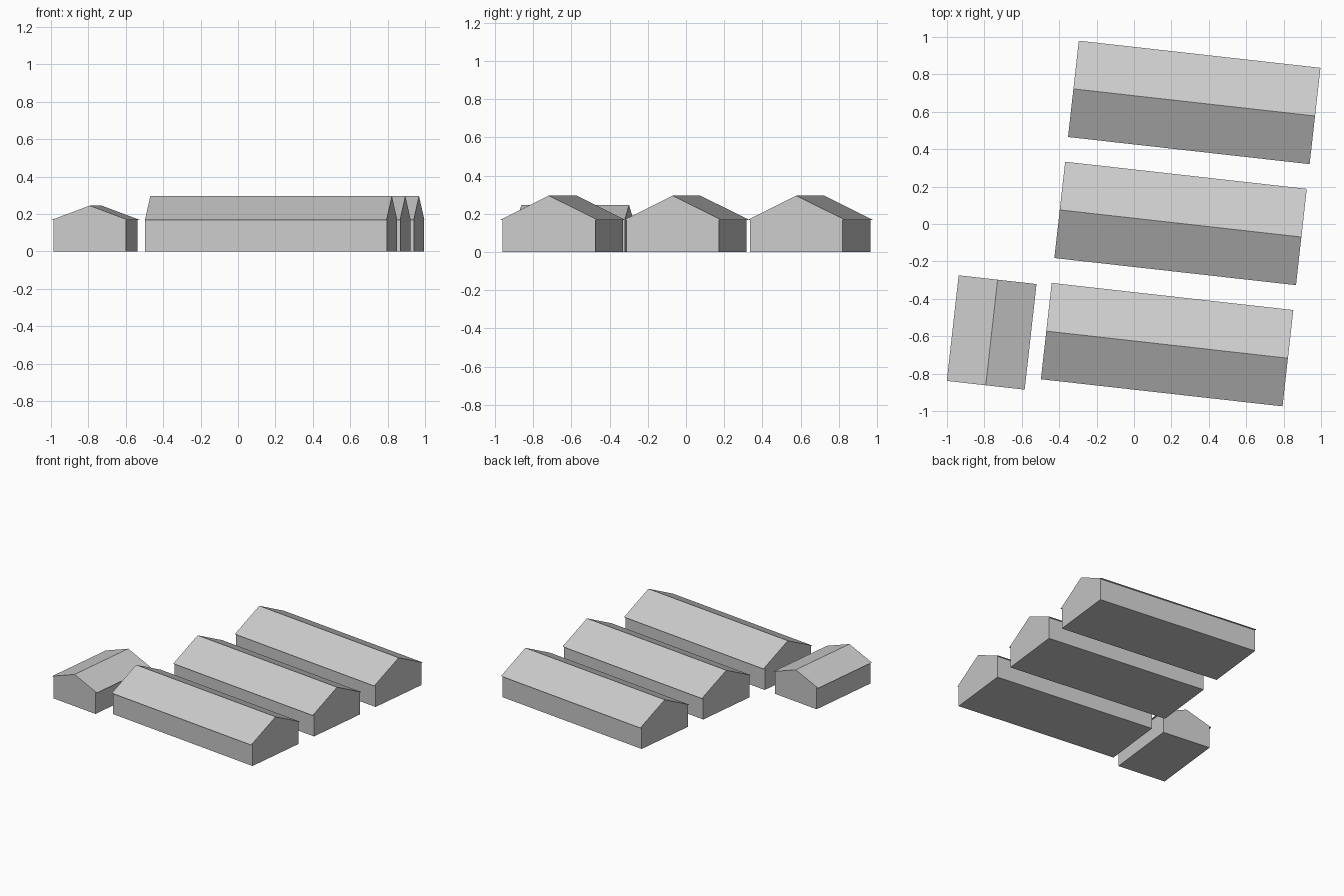
import bpy
import math

cube = bpy.data.objects.get("Cube")
if cube:
    bpy.data.objects.remove(cube, do_unlink=True)

# One plain grey for walls and roofs
grey = bpy.data.materials.new("plain_grey")
grey.use_nodes = True
COLOUR = (0.6, 0.6, 0.6, 1)
grey.diffuse_color = COLOUR
grey.node_tree.nodes["Principled BSDF"].inputs["Base Color"].default_value = COLOUR

EAVE = 0.167       # height of the eaves
OVERHANG = 0.015   # roof beyond the side walls
TURN = math.radians(-6.4)


def gabled_building(name, centre, length, width, ridge, turn):
    """Extrude a gabled cross-section along local x, then turn it into place."""
    roof = width / 2
    wall = roof - OVERHANG
    profile = [(-wall, 0), (wall, 0), (wall, EAVE), (roof, EAVE),
               (0, ridge), (-roof, EAVE), (-wall, EAVE)]
    n = len(profile)
    verts = [(x, y, z) for x in (-length / 2, length / 2) for y, z in profile]
    faces = [tuple(reversed(range(n))), tuple(range(n, 2 * n))]
    faces += [(i, (i + 1) % n, n + (i + 1) % n, n + i) for i in range(n)]
    mesh = bpy.data.meshes.new(name)
    mesh.from_pydata(verts, [], faces)
    mesh.materials.append(grey)
    mesh.validate()
    building = bpy.data.objects.new(name, mesh)
    building.location = (*centre, 0)
    building.rotation_euler.z = turn
    bpy.context.collection.objects.link(building)


# Three long parallel halls
for place, centre in (("front", (0.177, -0.645)),
                      ("middle", (0.249, 0.003)),
                      ("back", (0.322, 0.65))):
    gabled_building(place + "_hall", centre, 1.3, 0.518, 0.295, TURN)

# Small side building, its ridge square to the halls
gabled_building("side_building", (-0.761, -0.58), 0.568, 0.419, 0.245,
                TURN + math.pi / 2)
